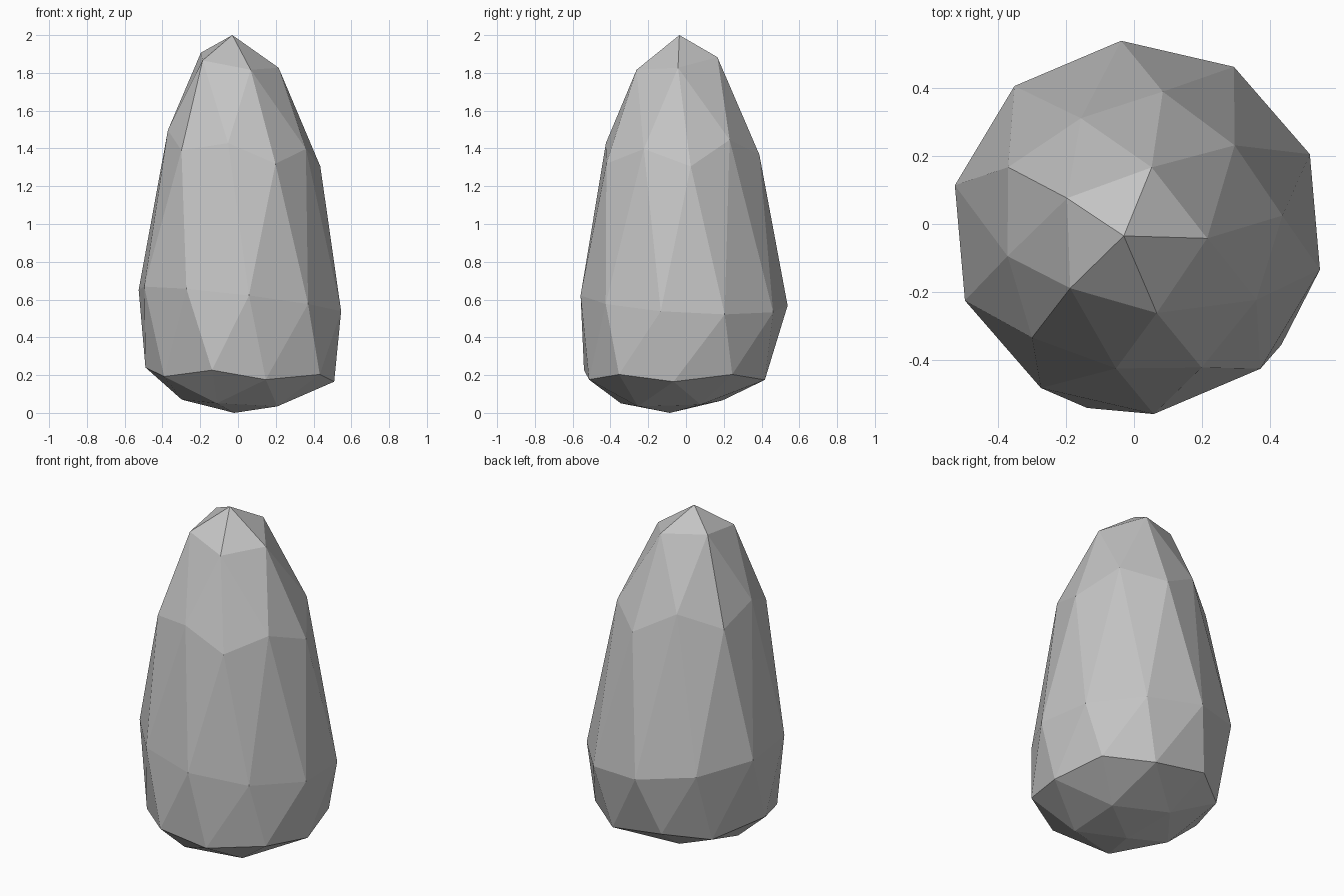
import bpy
import bmesh
from math import atan2, cos, sin, radians

default_cube = bpy.data.objects.get("Cube")
if default_cube:
    bpy.data.objects.remove(default_cube, do_unlink=True)


def make_material(name, colour):
    material = bpy.data.materials.new(name)
    material.use_nodes = True
    material.diffuse_color = colour
    shader = material.node_tree.nodes["Principled BSDF"]
    shader.inputs["Base Color"].default_value = colour
    shader.inputs["Roughness"].default_value = 0.9
    return material


# Bands of the rock, matched by the height of each vertex on a unit sphere:
# sphere height, centre x, centre y, centre z, radius, twist, lean x, lean y
BANDS = [
    (1, -.03, -.035, 2, 0, 0, 0, 0),
    (.85, -.01, -.05, 1.86, .225, 2, -.15, .15),
    (.526, .015, -.04, 1.455, .39, 8, -.12, .09),
    (.447, .01, -.035, 1.36, .43, 8, -.135, .04),
    (0, .01, -.01, .595, .55, 5, -.12, -.06),
    (-.447, .02, -.055, .22, .51, 0, -.04, 0),
    (-.526, .02, -.04, .18, .49, -3, -.03, 0),
    (-.85, -.015, -.08, .053, .283, -2, -.06, .03),
    (-1, -.02, -.085, 0, 0, 0, 0, 0),
]


def shape_vertex(co):
    """Move a sphere vertex onto its leaning, twisted band."""
    band = min(BANDS, key=lambda entry: abs(entry[0] - co.z))
    _, centre_x, centre_y, centre_z, radius, twist, lean_x, lean_y = band
    angle = atan2(co.y, co.x) + radians(twist)
    dx = radius * cos(angle)
    dy = radius * sin(angle)
    return (centre_x + dx, centre_y + dy,
            centre_z + lean_x * dx + lean_y * dy)


# Faceted standing rock
bm = bmesh.new()
bmesh.ops.create_icosphere(bm, subdivisions=2, radius=1)
for vertex in bm.verts:
    vertex.co = shape_vertex(vertex.co.copy())
bmesh.ops.recalc_face_normals(bm, faces=bm.faces)
for face in bm.faces:
    face.smooth = False

mesh = bpy.data.meshes.new("standing_rock")
bm.to_mesh(mesh)
bm.free()
mesh.materials.append(make_material("stone_grey", (.55, .55, .55, 1)))
rock = bpy.data.objects.new("standing_rock", mesh)
bpy.context.collection.objects.link(rock)
